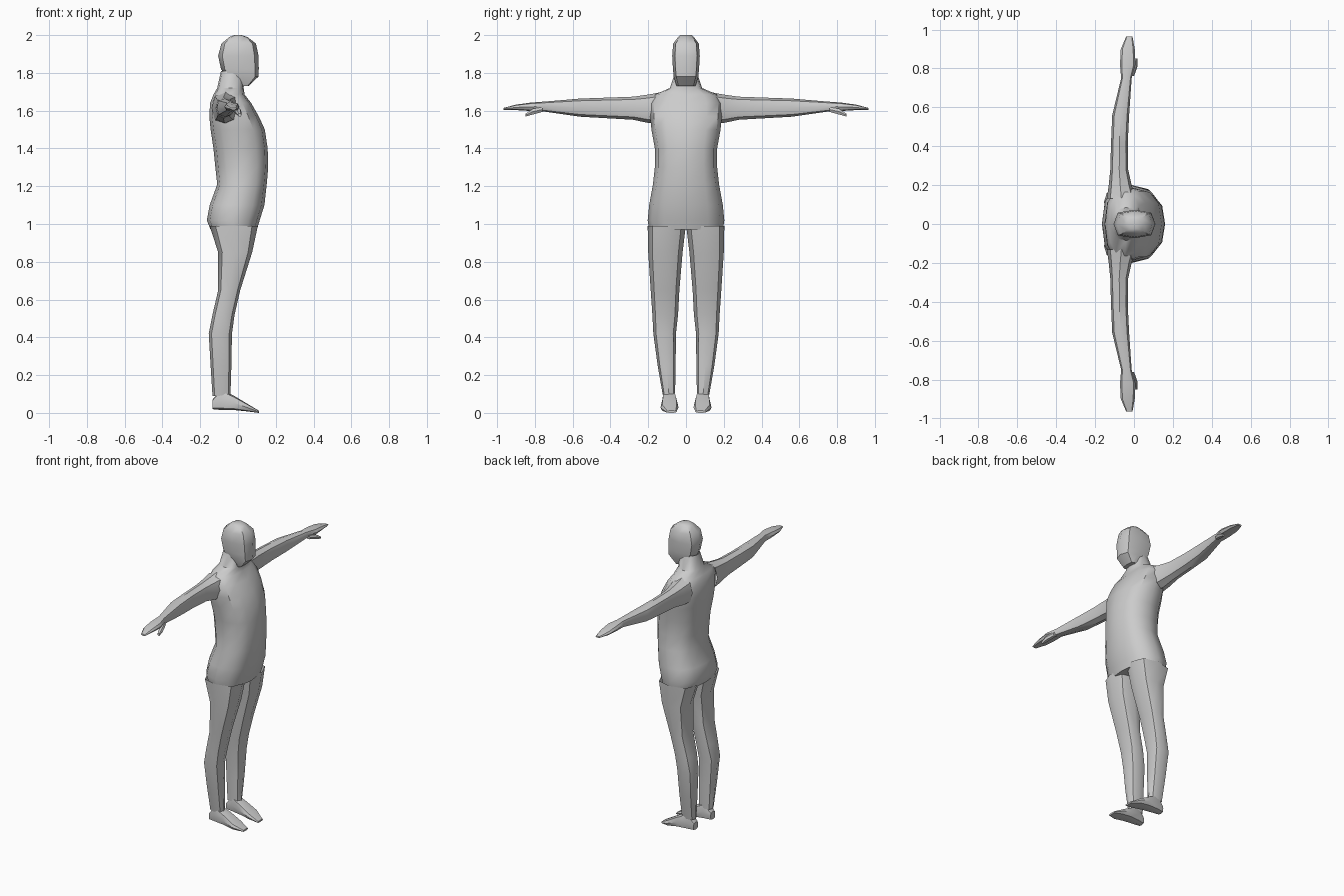
import bpy, bmesh, math

AXES = {'x': (0, 1, 2), 'y': (1, 0, 2), 'z': (2, 0, 1)}


def loft(name, axis, rows, n=8, power=0.8, caps=(True, True), mirror=False):
    """Skin of rounded-box rings; each row is (t, a_min, a_max, b_min, b_max)."""
    it, ia, ib = AXES[axis]
    bm = bmesh.new()
    rings = []
    for t, a0, a1, b0, b1 in rows:
        ring = []
        for k in range(n):
            ang = 2 * math.pi * k / n
            c, s = math.cos(ang), math.sin(ang)
            co = [0, 0, 0]
            co[it] = t
            co[ia] = (a0 + a1) / 2 + (a1 - a0) / 2 * math.copysign(abs(c) ** power, c)
            co[ib] = (b0 + b1) / 2 + (b1 - b0) / 2 * math.copysign(abs(s) ** power, s)
            ring.append(bm.verts.new(co))
        rings.append(ring)
    for r, q in zip(rings, rings[1:]):
        for k in range(n):
            j = (k + 1) % n
            bm.faces.new((r[k], r[j], q[j], q[k]))
    if caps[0]:
        bm.faces.new(rings[0])
    if caps[1]:
        bm.faces.new(rings[-1])
    bmesh.ops.recalc_face_normals(bm, faces=bm.faces)
    # open limbs: make sure the skin faces outwards
    if bm.calc_volume(signed=True) < 0:
        bmesh.ops.reverse_faces(bm, faces=bm.faces)
    me = bpy.data.meshes.new(name)
    bm.to_mesh(me)
    bm.free()
    ob = bpy.data.objects.new(name, me)
    bpy.context.collection.objects.link(ob)
    bpy.ops.object.select_all(action='DESELECT')
    ob.select_set(True)
    bpy.context.view_layer.objects.active = ob
    bpy.ops.object.shade_smooth_by_angle(angle=math.radians(40))
    if mirror:
        mod = ob.modifiers.new("Mirror", 'MIRROR')
        mod.use_axis = (False, True, False)
        mod.use_mirror_merge = False
    return ob


# torso with neck: z, back, front, half width
torso = [
    (0.97, -0.145, 0.10, 0.195), (1.02, -0.165, 0.115, 0.203), (1.10, -0.15, 0.14, 0.195),
    (1.21, -0.11, 0.152, 0.175), (1.30, -0.12, 0.16, 0.165), (1.40, -0.13, 0.157, 0.165),
    (1.50, -0.145, 0.142, 0.183), (1.57, -0.152, 0.11, 0.19), (1.64, -0.148, 0.07, 0.19),
    (1.685, -0.13, 0.035, 0.165), (1.72, -0.11, 0.03, 0.085), (1.81, -0.09, 0.035, 0.055),
]
loft("torso", 'z', [(z, a, b, -w, w) for z, a, b, w in torso], n=12, power=0.8,
     caps=(True, False))

# head: z, back, front, half width
head = [
    (1.73, 0.015, 0.055, 0.05), (1.78, -0.06, 0.108, 0.065), (1.82, -0.09, 0.11, 0.069),
    (1.89, -0.105, 0.109, 0.073), (1.955, -0.088, 0.095, 0.068), (1.99, -0.045, 0.05, 0.042),
    (2.0, -0.02, 0.02, 0.03),
]
loft("head", 'z', [(z, a, b, -w, w) for z, a, b, w in head], n=8, power=0.65)

# legs: z, back, front, inner, outer
loft("leg", 'z', [
    (0.09, -0.135, -0.04, 0.058, 0.122), (0.25, -0.145, -0.035, 0.055, 0.150),
    (0.42, -0.155, -0.032, 0.053, 0.173), (0.52, -0.135, -0.018, 0.042, 0.178),
    (0.65, -0.105, 0.012, 0.035, 0.187), (0.85, -0.105, 0.075, 0.018, 0.200),
    (0.99, -0.150, 0.105, 0.001, 0.203),
], n=8, power=0.8, caps=(False, False), mirror=True)

# feet: x, inner, outer, bottom, top
loft("foot", 'x', [
    (-0.135, 0.065, 0.115, 0.02, 0.07), (-0.09, 0.055, 0.125, 0.015, 0.125),
    (-0.02, 0.045, 0.13, 0.015, 0.09), (0.05, 0.04, 0.135, 0.008, 0.048),
    (0.11, 0.05, 0.105, 0.0, 0.012),
], n=8, power=0.6, mirror=True)

# arms running out into flat hands: y, back, front, bottom, top
loft("arm", 'y', [
    (0.13, -0.14, 0.01, 1.53, 1.698), (0.20, -0.13, -0.012, 1.535, 1.685),
    (0.28, -0.122, -0.03, 1.552, 1.674), (0.42, -0.118, -0.032, 1.560, 1.669),
    (0.56, -0.112, -0.025, 1.568, 1.664), (0.75, -0.066, -0.012, 1.595, 1.648),
    (0.82, -0.072, 0.008, 1.598, 1.643), (0.90, -0.068, 0.004, 1.603, 1.632),
    (0.965, -0.04, -0.008, 1.604, 1.615),
], n=8, power=0.8, caps=(False, True), mirror=True)

# thumbs: y, back, front, bottom, top
loft("thumb", 'y', [
    (0.76, -0.03, 0.0, 1.592, 1.62), (0.81, -0.015, 0.018, 1.578, 1.612),
    (0.85, 0.0, 0.018, 1.568, 1.585),
], n=6, power=0.8, mirror=True)
